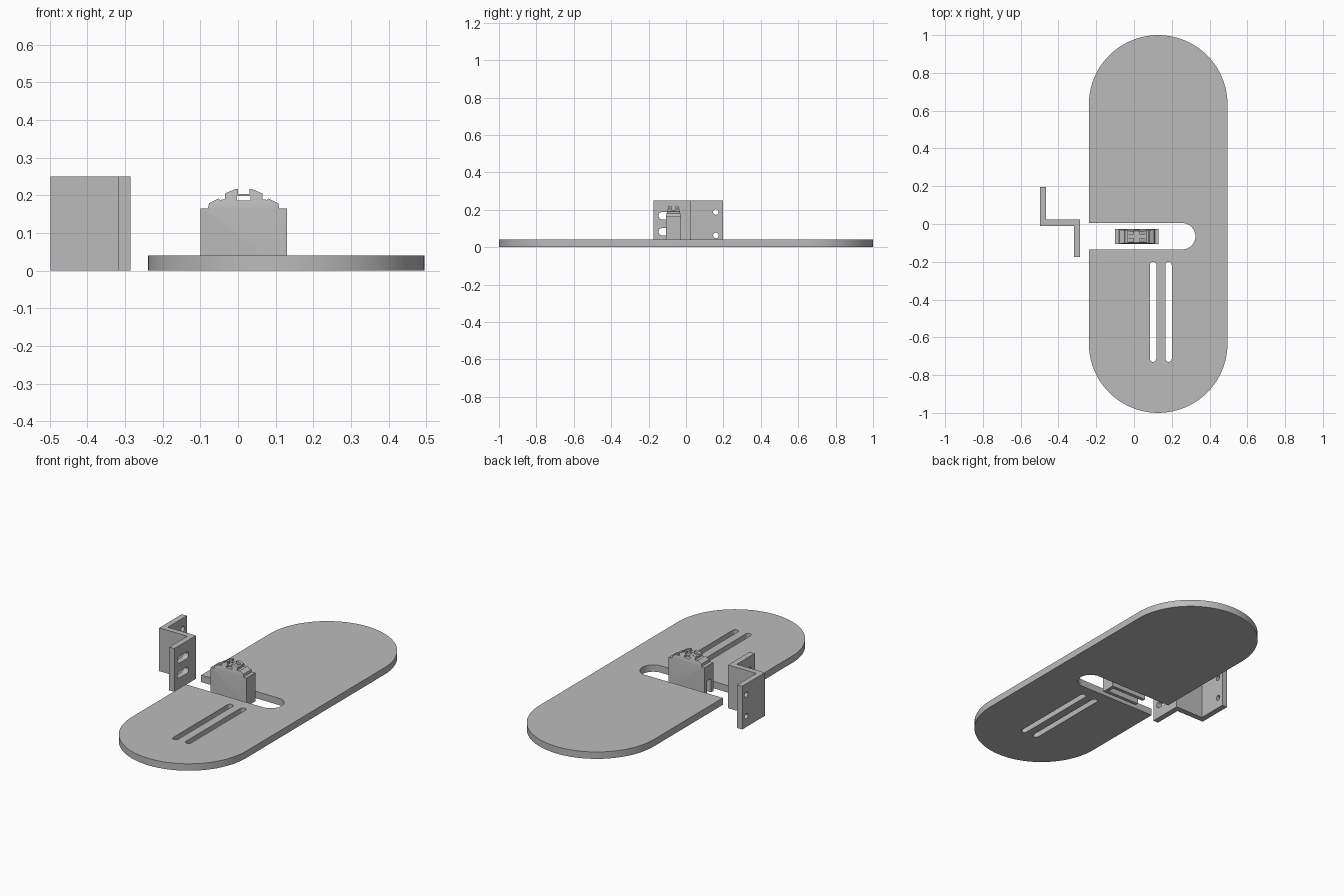
import bpy, bmesh, math
from mathutils import Matrix

if "Cube" in bpy.data.objects:
    bpy.data.objects.remove(bpy.data.objects["Cube"])

grey = bpy.data.materials.new("plain grey")
grey.use_nodes = True
grey.diffuse_color = (0.5, 0.5, 0.5, 1)
grey.node_tree.nodes["Principled BSDF"].inputs["Base Color"].default_value = (0.5, 0.5, 0.5, 1)


def prism(name, outline, low, high, axis="Z"):
    """Extrude a 2D outline along an axis: Z uses (x, y), Y uses (x, z), X uses (y, z)."""
    place = {"Z": lambda a, b, c: (a, b, c),
             "Y": lambda a, b, c: (a, c, b),
             "X": lambda a, b, c: (c, a, b)}[axis]
    bm = bmesh.new()
    ends = [[bm.verts.new(place(a, b, c)) for a, b in outline] for c in (low, high)]
    for ring in ends:
        bm.faces.new(ring)
    n = len(outline)
    for i in range(n):
        j = (i + 1) % n
        bm.faces.new((ends[0][i], ends[0][j], ends[1][j], ends[1][i]))
    bmesh.ops.recalc_face_normals(bm, faces=bm.faces[:])
    mesh = bpy.data.meshes.new(name)
    bm.to_mesh(mesh)
    bm.free()
    obj = bpy.data.objects.new(name, mesh)
    bpy.context.collection.objects.link(obj)
    mesh.materials.append(grey)
    return obj


def arc(cx, cy, r, start, end, steps=24):
    angles = [math.radians(start + (end - start) * i / steps) for i in range(steps + 1)]
    return [(cx + r * math.cos(t), cy + r * math.sin(t)) for t in angles]


def capsule(a0, a1, b, r):
    """Rounded slot running from a0 to a1 along the first axis."""
    return arc(a1 - r, b, r, -90, 90, 10) + arc(a0 + r, b, r, 90, 270, 10)


def rect(a0, a1, b0, b1):
    return [(a0, b0), (a1, b0), (a1, b1), (a0, b1)]


def cut(target, cutter):
    mod = target.modifiers.new("cut", "BOOLEAN")
    mod.object, mod.operation, mod.solver = cutter, "DIFFERENCE", "EXACT"
    bpy.context.view_layer.objects.active = target
    bpy.ops.object.modifier_apply(modifier=mod.name)
    bpy.data.objects.remove(cutter)


# Base plate with rounded ends and an open side slot
R, CX = 0.367, 0.128
outline = arc(CX, 0.633, R, 0, 180, 40)
outline += [(CX - R, 0.005)] + arc(0.255, -0.065, 0.07, 90, -90) + [(CX - R, -0.135)]
outline += arc(CX, -0.633, R, 180, 360, 40)
plate = prism("base_plate", outline, 0, 0.04)

# Two long adjusting slots
for x in (0.101, 0.183):
    slot = [(x - b, a) for a, b in capsule(-0.73, -0.2, 0, 0.017)]
    cut(plate, prism("slot_cutter", slot, -0.1, 0.1))

# Z-shaped bracket
z_shape = [(-0.498, -0.01), (-0.318, -0.01), (-0.318, -0.175), (-0.285, -0.175),
           (-0.285, 0.023), (-0.465, 0.023), (-0.465, 0.197), (-0.498, 0.197)]
bracket = prism("mounting_bracket", z_shape, 0, 0.25)
for z in (0.063, 0.188):
    cut(bracket, prism("hole_cutter", arc(0.16, z, 0.015, 0, 345, 23), -0.55, -0.42, "X"))
for z in (0.082, 0.168):
    cut(bracket, prism("slot_cutter", capsule(-0.147, -0.045, z, 0.02), -0.35, -0.25, "X"))

# Clip block with a stepped crown, mirrored about its middle
MID, YC = 0.015, -0.067
half = [(0.115, 0), (0.115, 0.165), (0.095, 0.165), (0.092, 0.179), (0.066, 0.192),
        (0.062, 0.188), (0.05, 0.19), (0.05, 0.205), (0.022, 0.217), (0.015, 0.217),
        (0.015, 0.204)]
profile = [(MID + a, z) for a, z in half] + [(MID - a, z) for a, z in reversed(half)]
block = prism("clip_block", profile, YC - 0.04, YC + 0.04, "Y")

# Tapered crown sides
for s in (-1, 1):
    wedge = [(YC + s * 0.04, 0.165), (YC + s * 0.026, 0.225),
             (YC + s * 0.07, 0.225), (YC + s * 0.07, 0.165)]
    cut(block, prism("taper_cutter", wedge, -0.2, 0.25, "X"))

# Groove between the prongs, cross window, and hollow underside
cut(block, prism("groove_cutter", rect(YC - 0.011, YC + 0.011, 0.2, 0.24), -0.2, 0.25, "X"))
cut(block, prism("window_cutter", rect(-0.003, 0.033, 0.187, 0.198), -0.2, 0.1, "Y"))
cut(block, prism("notch_cutter", rect(YC - 0.02, YC + 0.02, -0.02, 0.08), -0.2, 0.11, "X"))

# Keep the curved walls smooth and the edges crisp
for obj in (plate, bracket, block):
    bpy.ops.object.select_all(action="DESELECT")
    obj.select_set(True)
    bpy.context.view_layer.objects.active = obj
    bpy.ops.object.shade_smooth_by_angle(angle=math.radians(20))
